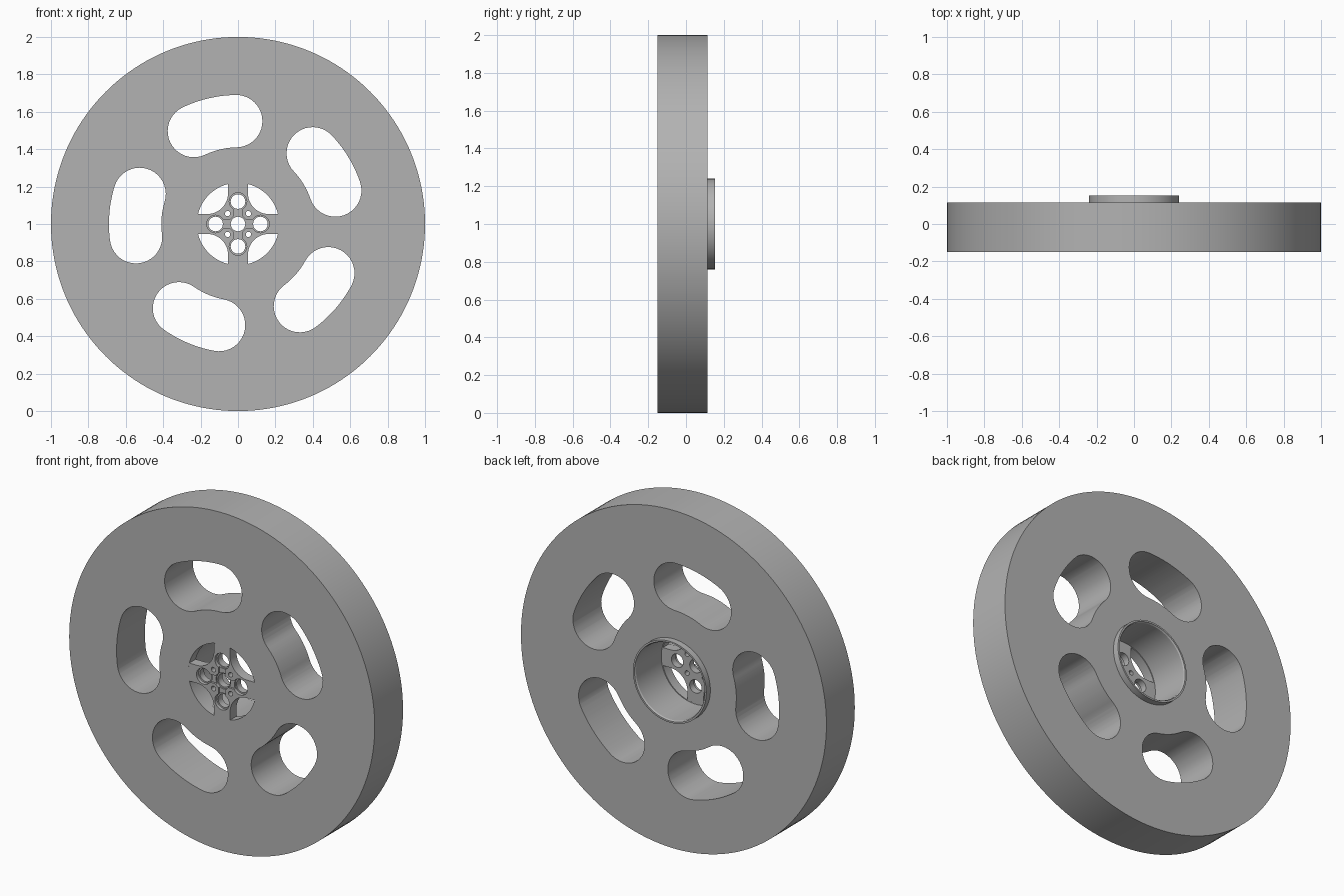
import bpy, bmesh, math
from math import cos, sin, pi, radians
from mathutils import Vector

old = bpy.data.objects.get("Cube")
if old:
    bpy.data.objects.remove(old, do_unlink=True)

grey = bpy.data.materials.new("satin grey")
grey.use_nodes = True
COLOUR = (0.45, 0.45, 0.45, 1)
grey.diffuse_color = COLOUR
grey.node_tree.nodes["Principled BSDF"].inputs["Base Color"].default_value = COLOUR

AXLE_Z = 1.0
FRONT, BACK = -0.15, 0.115


def arc(cx, cz, r, a0, a1, n):
    """Points on an arc, angles in degrees."""
    return [(cx + r * cos(radians(a0 + (a1 - a0) * i / n)),
             cz + r * sin(radians(a0 + (a1 - a0) * i / n))) for i in range(n + 1)]


def circle(cx, cz, r, n=40):
    return arc(cx, cz, r, 0, 360, n)[:-1]


def finish(bm, name):
    bmesh.ops.recalc_face_normals(bm, faces=bm.faces)
    me = bpy.data.meshes.new(name)
    bm.to_mesh(me)
    bm.free()
    me.materials.append(grey)
    ob = bpy.data.objects.new(name, me)
    ob.location.z = AXLE_Z
    bpy.context.collection.objects.link(ob)
    return ob


def prism(name, outlines, y0, y1):
    """Extrude one or more x/z outlines from y0 to y1."""
    bm = bmesh.new()
    for pts in outlines:
        face = bm.faces.new([bm.verts.new((x, y0, z)) for x, z in pts])
        new = bmesh.ops.extrude_face_region(bm, geom=[face])["geom"]
        bmesh.ops.translate(bm, vec=(0, y1 - y0, 0),
                            verts=[v for v in new if isinstance(v, bmesh.types.BMVert)])
    return finish(bm, name)


def lathe(name, profile, n=160):
    """Turn a closed (radius, y) profile around the axle."""
    bm = bmesh.new()
    rings = [[bm.verts.new((r * cos(2 * pi * i / n), y, r * sin(2 * pi * i / n)))
              for i in range(n)] for r, y in profile]
    for k, a in enumerate(rings):
        b = rings[(k + 1) % len(rings)]
        for i in range(n):
            j = (i + 1) % n
            bm.faces.new((a[i], a[j], b[j], b[i]))
    return finish(bm, name)


def activate(ob):
    bpy.ops.object.select_all(action='DESELECT')
    ob.select_set(True)
    bpy.context.view_layer.objects.active = ob


def cut(ob, cutter):
    cutter.hide_render = True
    mod = ob.modifiers.new("cut", 'BOOLEAN')
    mod.operation, mod.solver, mod.object = 'DIFFERENCE', 'EXACT', cutter
    activate(ob)
    bpy.ops.object.modifier_apply(modifier=mod.name)
    bpy.data.objects.remove(cutter, do_unlink=True)


def smooth(ob):
    activate(ob)
    bpy.ops.object.shade_smooth_by_angle(angle=radians(30))


# Wheel disc with stepped bore and raised rear collar
BORE = 0.22
wheel = lathe("wheel_disc", [
    (BORE, FRONT), (1, FRONT), (1, BACK), (0.24, BACK), (0.24, 0.153),
    (0.23, 0.153), (0.225, 0.145), (0.225, -0.09), (BORE, -0.09)])

# Five kidney-shaped slots
SLOT_R, SLOT_W, HALF = 0.55, 0.14, 12.2
slots = []
for k in range(5):
    mid = 175.2 - 72 * k
    a0, a1 = mid - HALF, mid + HALF
    c0, c1 = [(SLOT_R * cos(radians(a)), SLOT_R * sin(radians(a))) for a in (a0, a1)]
    slots.append(arc(0, 0, SLOT_R + SLOT_W, a0, a1, 14)
                 + arc(*c1, SLOT_W, a1, a1 + 180, 20)[1:]
                 + arc(0, 0, SLOT_R - SLOT_W, a1, a0, 14)[1:]
                 + arc(*c0, SLOT_W, a0 + 180, a0 + 360, 20)[1:-1])
cut(wheel, prism("slot_cutter", slots, -0.5, 0.5))
smooth(wheel)

# Four-armed hub plate with filleted inner corners
ARM, FILLET = 0.053, 0.112
tip = math.degrees(math.asin(ARM / BORE))
outline = []
for k in range(4):
    a = 90 * k
    outline += arc(0, 0, BORE, a - tip, a + tip, 6)
    corner = Vector((ARM + FILLET, ARM + FILLET))
    for x, z in arc(corner.x, corner.y, FILLET, 270, 180, 14):
        outline.append((x * cos(radians(a)) - z * sin(radians(a)),
                        x * sin(radians(a)) + z * cos(radians(a))))
plate = prism("hub_plate", [outline], FRONT, -0.09)

# Bolt holes, counterbores and shallow links between them
arms = [(cos(k * pi / 2), sin(k * pi / 2)) for k in range(4)]
centres = [(0, 0)] + [(0.12 * x, 0.12 * z) for x, z in arms]
links = []
for x, z in arms:
    cx, cz, h = 0.06 * x, 0.06 * z, 0.024
    links.append([(cx - h, cz - h), (cx + h, cz - h), (cx + h, cz + h), (cx - h, cz + h)])
pins = [(0.056 * sx, 0.056 * sz) for sx in (-1, 1) for sz in (-1, 1)]
cut(plate, prism("bolt_cutter", [circle(x, z, 0.039) for x, z in centres], -0.3, 0.1))
cut(plate, prism("pin_cutter", [circle(x, z, 0.014, 20) for x, z in pins], -0.3, 0.1))
for link in links:
    cut(plate, prism("link_cutter", [link], -0.3, FRONT + 0.012))
cut(plate, prism("counterbore_cutter", [circle(x, z, 0.047) for x, z in centres],
                 -0.3, FRONT + 0.02))
smooth(plate)
